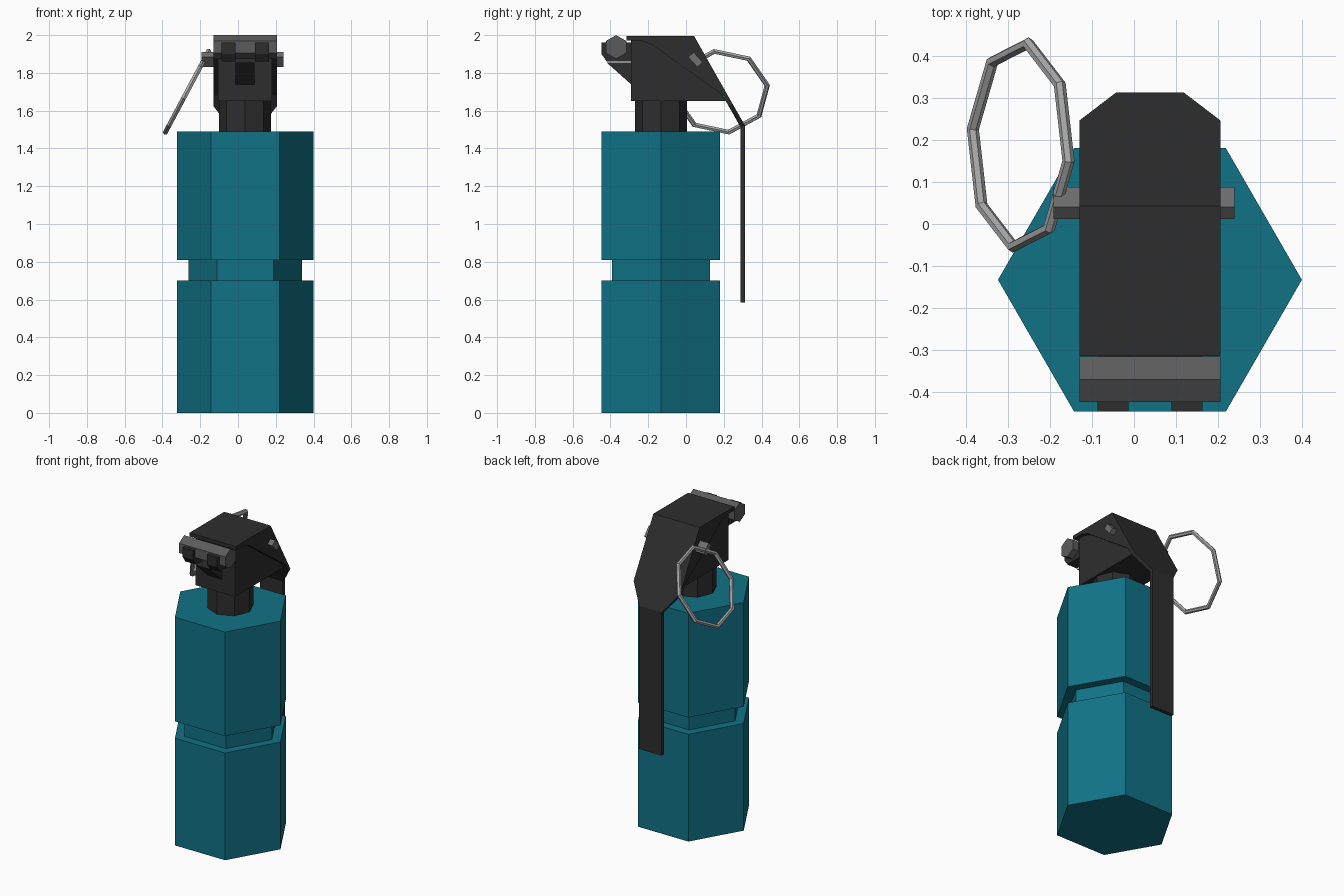
import bpy, bmesh, math
from mathutils import Matrix, Vector

if "Cube" in bpy.data.objects:
    bpy.data.objects.remove(bpy.data.objects["Cube"])

CX, CY = 0.038, -0.133  # axis of the canister


def material(name, r, g, b):
    m = bpy.data.materials.new(name)
    m.diffuse_color = (r, g, b, 1)
    m.use_nodes = True
    m.node_tree.nodes["Principled BSDF"].inputs["Base Color"].default_value = m.diffuse_color
    return m


TEAL = material("teal", 0.005, 0.17, 0.24)
BLACK = material("charcoal", 0.027, 0.027, 0.027)
GREY = material("dark grey", 0.105, 0.105, 0.105)
PIN = material("mid grey", 0.16, 0.16, 0.16)
STEEL = material("light steel", 0.40, 0.40, 0.40)


def finish(name, bm, mat):
    bmesh.ops.recalc_face_normals(bm, faces=bm.faces)
    me = bpy.data.meshes.new(name)
    bm.to_mesh(me)
    bm.free()
    me.materials.append(mat)
    ob = bpy.data.objects.new(name, me)
    bpy.context.collection.objects.link(ob)
    return ob


def extrude_x(name, profile, x0, x1, mat):
    """Extrude a (y, z) outline along x."""
    bm = bmesh.new()
    face = bm.faces.new([bm.verts.new((x0, y, z)) for y, z in profile])
    new = bmesh.ops.extrude_face_region(bm, geom=[face])["geom"]
    bmesh.ops.translate(bm, vec=(x1 - x0, 0, 0),
                        verts=[v for v in new if isinstance(v, bmesh.types.BMVert)])
    return finish(name, bm, mat)


def lathe(name, rings, sides, mat):
    """Stack polygon rings of (radius, z) into a closed prism."""
    bm = bmesh.new()
    loops = [[bm.verts.new((CX + r * math.cos(math.tau * i / sides),
                            CY + r * math.sin(math.tau * i / sides), z))
              for i in range(sides)] for r, z in rings]
    for a, b in zip(loops, loops[1:]):
        for i in range(sides):
            j = (i + 1) % sides
            bm.faces.new((a[i], a[j], b[j], b[i]))
    bm.faces.new(loops[0])
    bm.faces.new(loops[-1])
    return finish(name, bm, mat)


# Hexagonal canister with a groove, and the neck
R, G = 0.362, 0.30
lathe("canister", [(R, 0), (R, 0.70), (G, 0.70), (G, 0.81), (R, 0.81), (R, 1.49)], 6, TEAL)
lathe("neck", [(0.138, 1.48), (0.138, 1.66)], 8, BLACK)

# Fuse head block
extrude_x("fuse_head", [(-0.29, 1.65), (0.21, 1.65), (0.03, 1.98), (-0.29, 1.98)],
          CX - 0.143, CX + 0.143, BLACK)

# Safety lever: bent sheet (y, z, half width), with side flaps
HW = 0.1675
bm = bmesh.new()
rows = [(-0.315, 1.995, HW), (0.043, 1.995, HW), (0.247, 1.635, HW),
        (0.313, 1.52, 0.081), (0.313, 0.585, 0.081)]
pairs = [(bm.verts.new((CX - w, y, z)), bm.verts.new((CX + w, y, z))) for y, z, w in rows]
for (a, b), (c, d) in zip(pairs, pairs[1:]):
    bm.faces.new((a, b, d, c))
lever = finish("safety_lever", bm, BLACK)
if lever.data.polygons[0].normal.z < 0:
    lever.data.flip_normals()
sheet = lever.modifiers.new("thickness", "SOLIDIFY")
sheet.thickness = 0.024
sheet.offset = -1
sheet.use_even_offset = True

flap = [(-0.29, 1.99), (0.04, 1.99), (0.238, 1.645), (0.17, 1.70), (0.0, 1.82), (-0.18, 1.95)]
for side, s in (("left", -1), ("right", 1)):
    extrude_x(side + "_lever_flap", flap, CX + s * 0.14, CX + s * HW, BLACK)

# Front prongs and the wedge between them
for side, s in (("left", -1), ("right", 1)):
    c = CX + s * 0.088
    extrude_x(side + "_prong", [(-0.28, 1.86), (-0.42, 1.86), (-0.447, 1.90),
                                (-0.447, 1.96), (-0.28, 1.96)], c - 0.037, c + 0.037, BLACK)
extrude_x("front_wedge", [(-0.28, 1.855), (-0.42, 1.855), (-0.28, 1.73)],
          CX - 0.05, CX + 0.05, BLACK)

# Hinge roller
hexagon = [(-0.37 + 0.063 * math.sin(math.tau * i / 6),
            1.937 + 0.063 * math.cos(math.tau * i / 6)) for i in range(6)]
extrude_x("hinge_roller", hexagon, CX - HW, CX + HW, GREY)

# Pull pin: flat bar set along the lever slope
d, n = Vector((0.67, -0.74)), Vector((0.74, 0.67))
bar = [Vector((0.05, 1.87)) + d * 0.036 * a + n * 0.019 * b
       for a, b in ((-1, -1), (1, -1), (1, 1), (-1, 1))]
extrude_x("pull_pin", bar, -0.192, 0.24, PIN)

# Tilted eight-sided pull ring
v = Vector((0.12, 0, 0.225)).normalized()
u = Vector((0, 1, 0))
rot = Matrix((u, v, u.cross(v))).transposed().to_4x4()
bpy.ops.mesh.primitive_torus_add(major_segments=8, minor_segments=6,
                                 major_radius=0.245, minor_radius=0.0145)
ring = bpy.context.object
ring.name = "pull_ring"
ring.data.materials.append(STEEL)
ring.data.polygons.foreach_set("use_smooth", [False] * len(ring.data.polygons))
ring.matrix_world = (Matrix.Translation((-0.27, 0.188, 1.70)) @ rot
                     @ Matrix.Rotation(math.radians(9), 4, "Z"))
